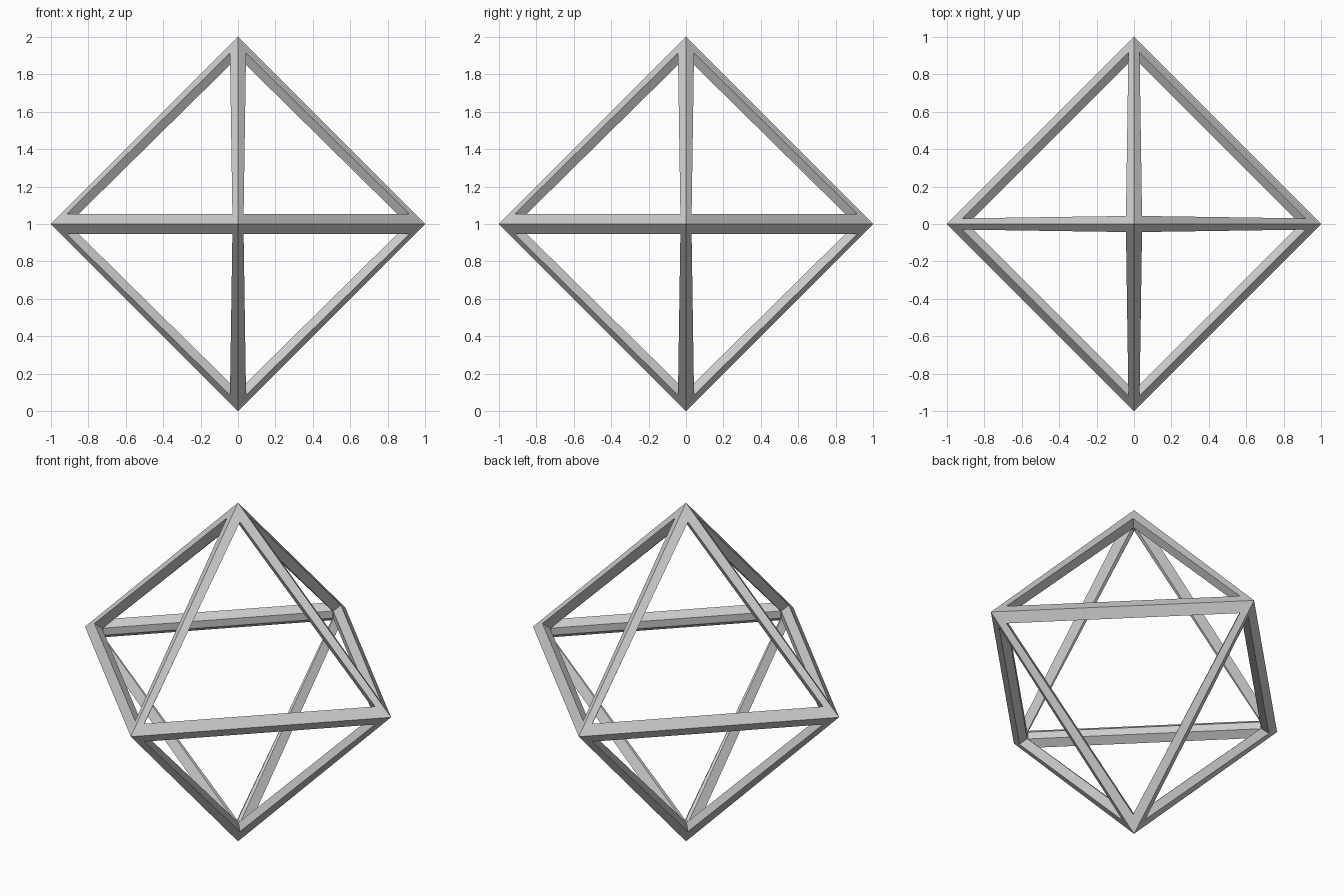
import bpy, bmesh
from itertools import product

if "Cube" in bpy.data.objects:
    bpy.data.objects.remove(bpy.data.objects["Cube"])

# one octant of the frame, as (x, y, z) distances from the centre, one corner per axis
OUTER = [(1, 0, 0), (0, 1, 0), (0, 0, 1)]
RIM = [(.917, .03, .053), (.03, .917, .053), (.043, .043, .914)]
INNER = [(.885, .003, .021), (.003, .885, .021), (.011, .011, .882)]

bm = bmesh.new()
cache = {}


def vert(p, s):
    key = tuple(round(c * k, 4) + 0.0 for c, k in zip(p, s))
    if key not in cache:
        cache[key] = bm.verts.new((key[0], key[1], key[2] + 1))
    return cache[key]


# outer strips and window walls of the eight triangular faces
for s in product((1, -1), repeat=3):
    for a, b in ((0, 1), (1, 2), (2, 0)):
        for near, far in ((OUTER, RIM), (RIM, INNER)):
            bm.faces.new([vert(near[a], s), vert(near[b], s),
                          vert(far[b], s), vert(far[a], s)])

# inner sides of the twelve bars
for a, b, c in ((0, 1, 2), (1, 2, 0), (2, 0, 1)):
    for sa, sb in product((1, -1), repeat=2):
        s, t = [0] * 3, [0] * 3
        s[a] = t[a] = sa
        s[b] = t[b] = sb
        s[c], t[c] = 1, -1
        bm.faces.new([vert(INNER[a], s), vert(INNER[b], s),
                      vert(INNER[b], t), vert(INNER[a], t)])

    # small inner caps at the six corners
    for sa in (1, -1):
        ring = []
        for sb, sc in ((1, 1), (-1, 1), (-1, -1), (1, -1)):
            s = [0] * 3
            s[a], s[b], s[c] = sa, sb, sc
            ring.append(vert(INNER[a], s))
        bm.faces.new(ring)

bmesh.ops.recalc_face_normals(bm, faces=bm.faces[:])
mesh = bpy.data.meshes.new("octahedron_frame")
bm.to_mesh(mesh)
bm.free()
obj = bpy.data.objects.new("octahedron_frame", mesh)
bpy.context.collection.objects.link(obj)
